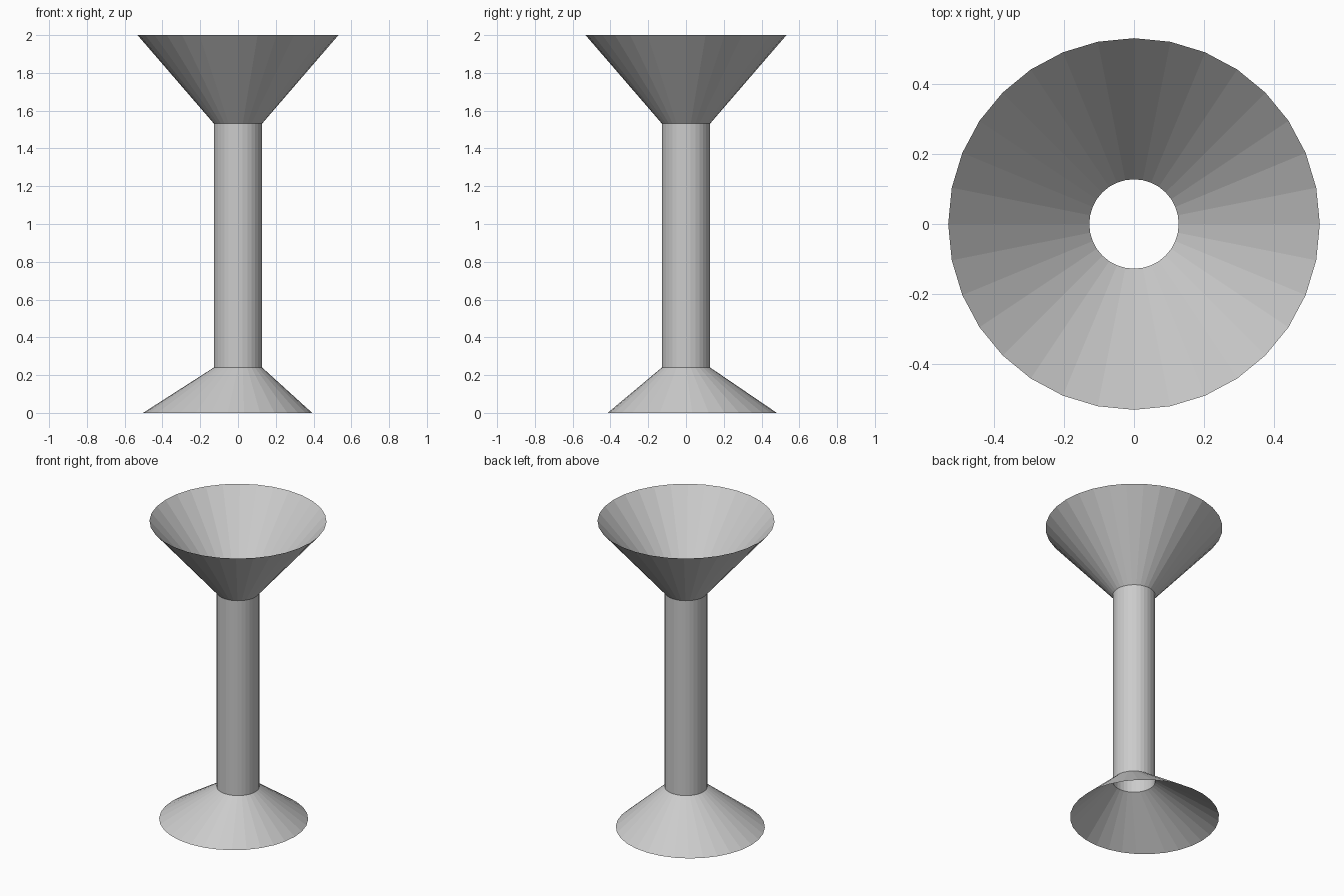
import bpy, bmesh, math

old = bpy.data.objects.get("Cube")
if old:
    bpy.data.objects.remove(old, do_unlink=True)

SIDES = 32
STEM_R = 0.128

grey = bpy.data.materials.new("plain_grey")
grey.use_nodes = True
colour = (0.6, 0.6, 0.6, 1)
grey.diffuse_color = colour
grey.node_tree.nodes["Principled BSDF"].inputs["Base Color"].default_value = colour


def open_tube(name, bottom, top):
    """Thin open wall between two circles given as (x, y, z, radius)."""
    bm = bmesh.new()
    rings = []
    for x, y, z, r in (bottom, top):
        angles = [2 * math.pi * i / SIDES for i in range(SIDES)]
        rings.append([bm.verts.new((x + r * math.cos(a), y + r * math.sin(a), z)) for a in angles])
    low, high = rings
    for i in range(SIDES):
        j = (i + 1) % SIDES
        bm.faces.new((low[i], low[j], high[j], high[i]))
    mesh = bpy.data.meshes.new(name)
    bm.to_mesh(mesh)
    bm.free()
    mesh.materials.append(grey)
    obj = bpy.data.objects.new(name, mesh)
    bpy.context.collection.objects.link(obj)
    return obj


# Slightly off-centre flared foot, straight stem, wide open bowl
foot_top = (0, 0, 0.24, STEM_R)
stem_top = (0, 0, 1.532, STEM_R)
open_tube("foot", (-0.055, 0.033, 0, 0.448), foot_top)
open_tube("stem", foot_top, stem_top)
open_tube("bowl", stem_top, (0, 0, 2, 0.532))
